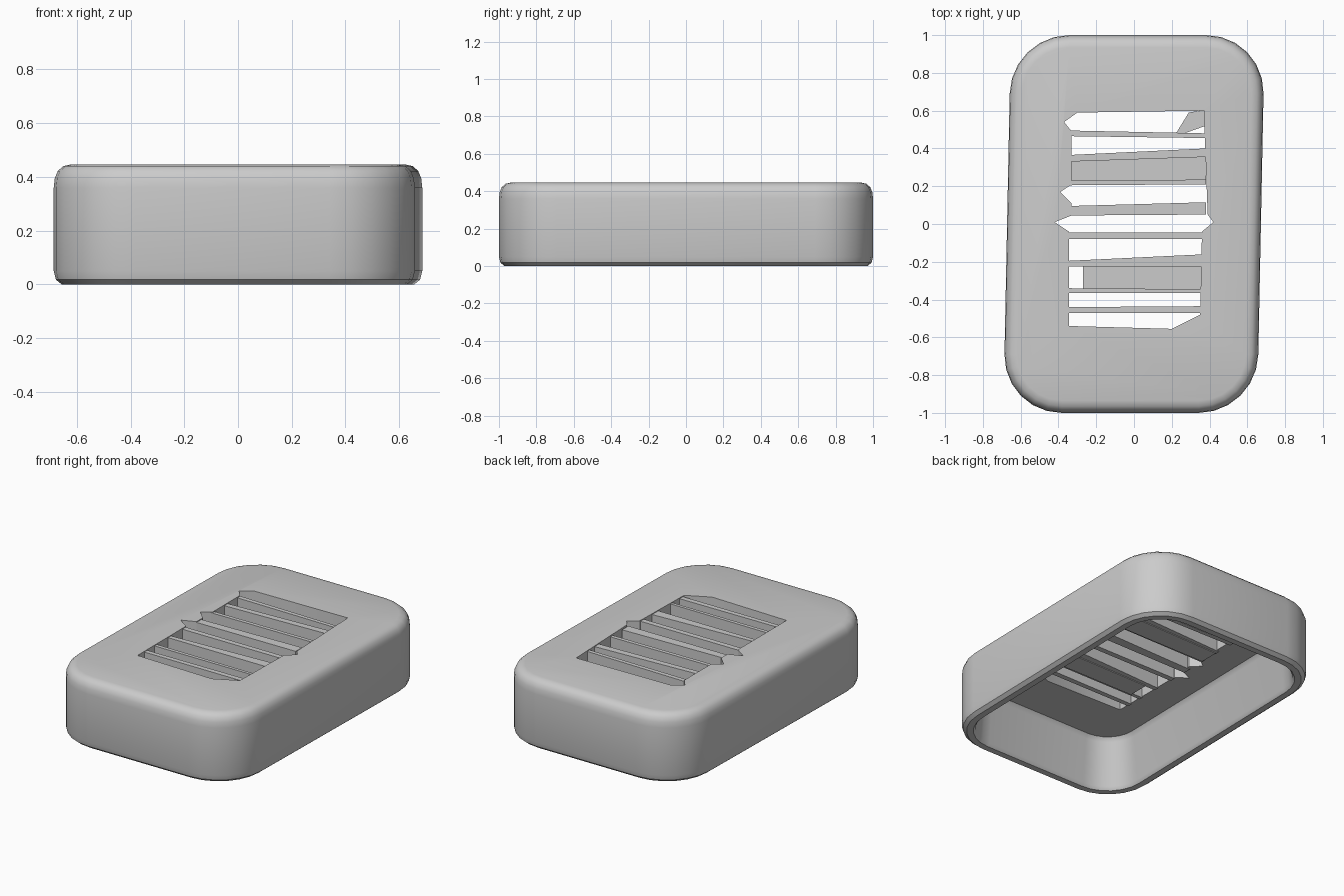
import bpy, bmesh, math

if "Cube" in bpy.data.objects:
    bpy.data.objects.remove(bpy.data.objects["Cube"])

HX, HY, H = 0.672, 1.0, 0.447     # half width, half length, height
CORNER, SEG = 0.31, 6
SKEW = 0.02                       # the plan leans slightly along y


def rounded_ring(inset, z):
    r = max(CORNER - inset, 0.03)
    cx, cy = HX - inset - r, HY - inset - r
    pts = []
    for q, (sx, sy) in enumerate(((1, 1), (-1, 1), (-1, -1), (1, -1))):
        for i in range(SEG + 1):
            a = math.pi / 2 * (q + i / SEG)
            x, y = sx * cx + r * math.cos(a), sy * cy + r * math.sin(a)
            pts.append((x + SKEW * y, y, z))
    return pts


def loft(name, rings):
    bm = bmesh.new()
    rows = [[bm.verts.new(p) for p in ring] for ring in rings]
    n = len(rows[0])
    for a, b in zip(rows, rows[1:]):
        for i in range(n):
            bm.faces.new((a[i], a[(i + 1) % n], b[(i + 1) % n], b[i]))
    bm.faces.new(rows[0])
    bm.faces.new(rows[-1])
    bmesh.ops.recalc_face_normals(bm, faces=bm.faces)
    me = bpy.data.meshes.new(name)
    bm.to_mesh(me)
    bm.free()
    ob = bpy.data.objects.new(name, me)
    bpy.context.collection.objects.link(ob)
    return ob


def prism(name, outline, z0, z1):
    return loft(name, [[(x, y, z) for x, y in outline] for z in (z0, z1)])


# Hollow shell: outer top, down the side, round the rim, up to the ceiling
profile = [(0.065, H), (0.035, 0.44), (0.015, 0.422), (0.004, 0.395), (0, 0.36),
           (0, 0.05), (0.008, 0.018), (0.03, 0), (0.07, 0), (0.085, 0.02),
           (0.105, 0.31), (0.125, 0.335)]
shell = loft("shell", [rounded_ring(i, z) for i, z in profile])

# Grille opening with small pointed notches at its edges
window = [(-0.345, -0.54), (0.2, -0.555), (0.35, -0.48), (0.36, -0.04),
          (0.42, 0.01), (0.39, 0.05), (0.37, 0.60), (-0.30, 0.59),
          (-0.37, 0.54), (-0.33, 0.49), (-0.33, 0.21), (-0.39, 0.17),
          (-0.33, 0.11), (-0.33, 0.045), (-0.42, 0.01), (-0.345, -0.04)]
cutter = prism("opening_cutter", window, 0.2, 0.6)
cut = shell.modifiers.new("opening", 'BOOLEAN')
cut.object = cutter
cut.operation = 'DIFFERENCE'
cut.solver = 'EXACT'
bpy.context.view_layer.objects.active = shell
shell.select_set(True)
bpy.ops.object.modifier_apply(modifier="opening")
bpy.ops.object.shade_smooth_by_angle(angle=math.radians(35))
bpy.data.objects.remove(cutter)

# Slats: y of lower and upper edge at the left end, then at the right end
slats = [(0.465, 0.495, 0.455, 0.48), (0.33, 0.365, 0.355, 0.40),
         (0.205, 0.23, 0.21, 0.235), (0.045, 0.095, 0.05, 0.115),
         (-0.08, -0.045, -0.08, -0.045), (-0.225, -0.195, -0.225, -0.16),
         (-0.365, -0.34, -0.365, -0.345), (-0.47, -0.44, -0.47, -0.435)]
for i, (a, b, c, d) in enumerate(slats):
    prism(f"slat_{i + 1}", [(-0.35, a), (0.38, c), (0.38, d), (-0.35, b)], 0.33, 0.442)

# Corner fillet of the opening at the back right
prism("opening_corner", [(0.21, 0.46), (0.38, 0.52), (0.38, 0.605), (0.29, 0.59)], 0.34, 0.36)

# Sunken panels closing two of the gaps
prism("panel_back", [(-0.34, 0.22), (0.38, 0.22), (0.38, 0.36), (-0.34, 0.345)], 0.325, 0.35)
prism("panel_front", [(-0.27, -0.35), (0.37, -0.35), (0.37, -0.21), (-0.27, -0.215)], 0.325, 0.35)
